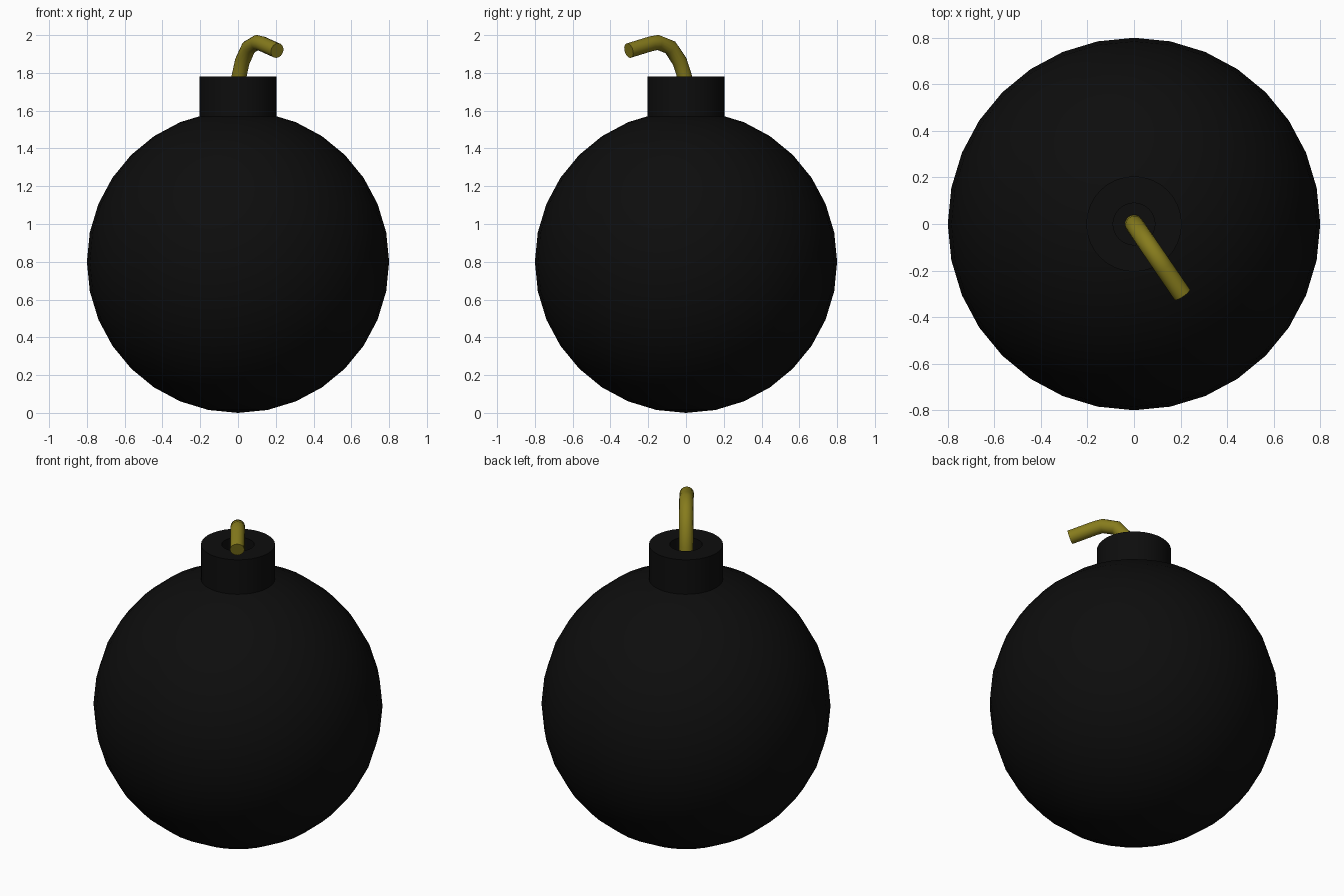
import bpy, bmesh, math
from mathutils import Vector, Matrix

if "Cube" in bpy.data.objects:
    bpy.data.objects.remove(bpy.data.objects["Cube"])


def material(name, rgb):
    m = bpy.data.materials.new(name)
    m.diffuse_color = (*rgb, 1)
    m.use_nodes = True
    m.node_tree.nodes["Principled BSDF"].inputs["Base Color"].default_value = m.diffuse_color
    return m


def finish(name, bm, mat):
    bmesh.ops.recalc_face_normals(bm, faces=bm.faces)
    mesh = bpy.data.meshes.new(name)
    bm.to_mesh(mesh)
    bm.free()
    mesh.materials.append(mat)
    ob = bpy.data.objects.new(name, mesh)
    bpy.context.collection.objects.link(ob)
    bpy.ops.object.select_all(action='DESELECT')
    ob.select_set(True)
    bpy.context.view_layer.objects.active = ob
    bpy.ops.object.shade_smooth_by_angle(angle=math.radians(35))
    return ob


def loft(bm, rings):
    """Bridge matching vertex rings and cap both ends."""
    n = len(rings[0])
    for a, b in zip(rings, rings[1:]):
        for i in range(n):
            j = (i + 1) % n
            bm.faces.new((a[i], a[j], b[j], b[i]))
    bm.faces.new(rings[0])
    bm.faces.new(rings[-1])


black = material("black", (0.004, 0.004, 0.004))
olive = material("olive", (0.24, 0.2, 0.012))

# Round body
bm = bmesh.new()
bmesh.ops.create_uvsphere(bm, u_segments=32, v_segments=16, radius=0.8,
                          matrix=Matrix.Translation((0, 0, 0.8)))
finish("body", bm, black)

# Neck collar with a recessed fuse hole
bm = bmesh.new()
profile = [(0.205, 1.54), (0.205, 1.78), (0.09, 1.78), (0.09, 1.68)]
loft(bm, [[bm.verts.new((r * math.cos(math.tau * i / 32), r * math.sin(math.tau * i / 32), z))
           for i in range(32)] for r, z in profile])
finish("neck", bm, black)

# Bent fuse: tube swept along a path in one vertical plane
bm = bmesh.new()
out = Vector((0.207, -0.303, 0)).normalized()
side = Vector((0, 0, 1)).cross(out)
path = [out * s + Vector((0, 0, z)) for s, z in
        [(0, 1.66), (0.005, 1.77), (0.04, 1.86), (0.10, 1.935), (0.18, 1.961), (0.225, 1.954), (0.367, 1.918)]]
rings = []
for k, p in enumerate(path):
    a = (p - path[k - 1]).normalized() if k else (path[1] - p).normalized()
    b = (path[k + 1] - p).normalized() if k < len(path) - 1 else a
    up = (a + b).normalized().cross(side)
    rings.append([bm.verts.new(p + 0.04 * (side * math.cos(math.tau * i / 16) + up * math.sin(math.tau * i / 16)))
                  for i in range(16)])
loft(bm, rings)
finish("fuse", bm, olive)
